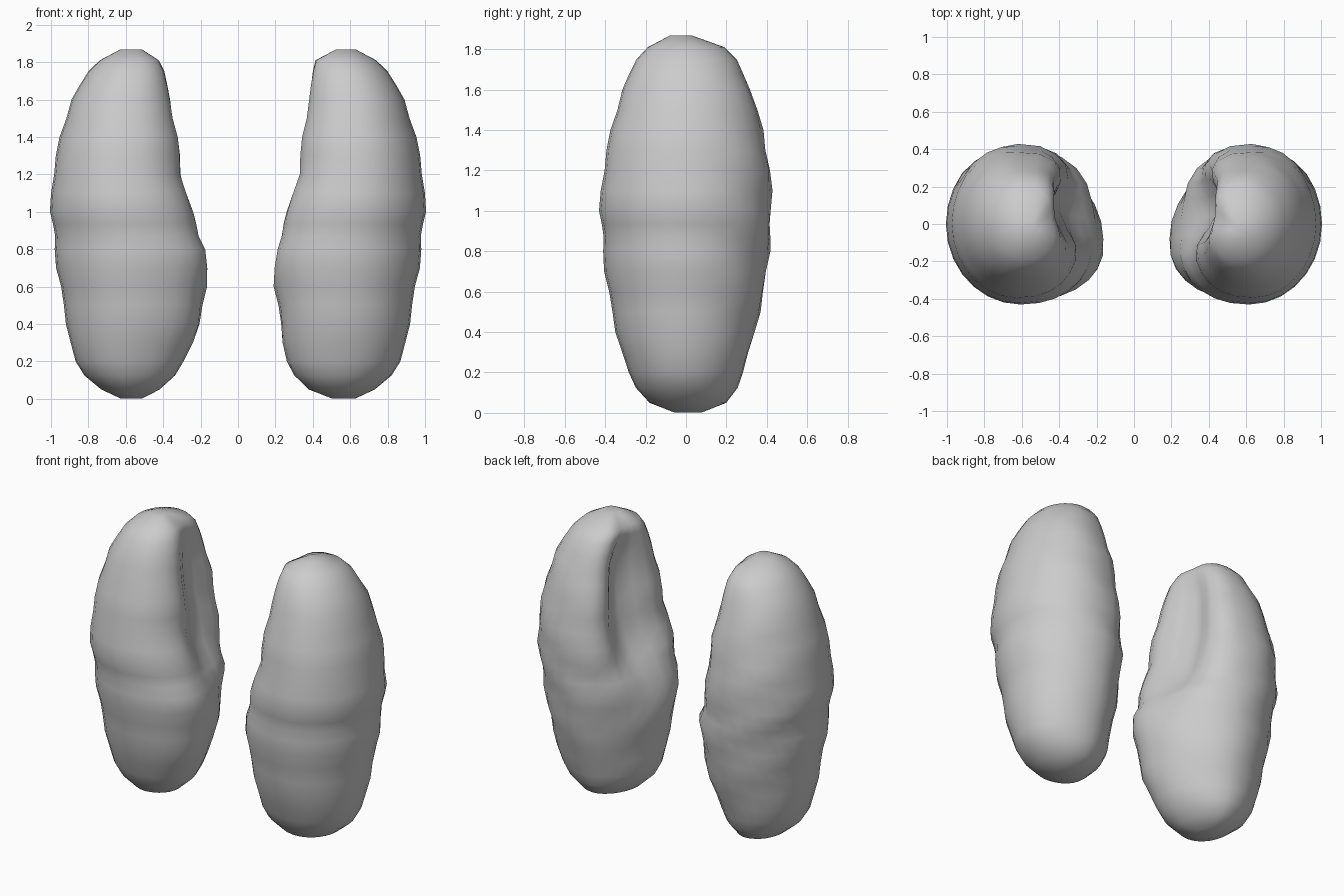
import bpy, bmesh, math

if "Cube" in bpy.data.objects:
    bpy.data.objects.remove(bpy.data.objects["Cube"])

SEG = 28
# z, left inner |x|, right inner x, outer |x|, front y, back y
ROWS = [
    (0.003, 0.51, 0.50, 0.63, -0.06, 0.08),
    (0.05, 0.42, 0.38, 0.73, -0.18, 0.20),
    (0.20, 0.29, 0.26, 0.87, -0.285, 0.28),
    (0.40, 0.205, 0.23, 0.915, -0.345, 0.34),
    (0.60, 0.17, 0.195, 0.95, -0.385, 0.385),
    (0.80, 0.150, 0.185, 0.98, -0.41, 0.41),
    (0.87, 0.18, 0.20, 0.985, -0.415, 0.415),
    (1.00, 0.215, 0.23, 1.00, -0.425, 0.425),
    (1.20, 0.27, 0.29, 0.99, -0.41, 0.415),
    (1.40, 0.295, 0.315, 0.95, -0.37, 0.38),
    (1.60, 0.34, 0.355, 0.89, -0.315, 0.32),
    (1.75, 0.38, 0.385, 0.80, -0.245, 0.25),
    (1.81, 0.415, 0.405, 0.74, -0.19, 0.19),
    (1.868, 0.51, 0.52, 0.63, -0.08, 0.03),
]


def smooth_rows():
    """Insert a midpoint row in each tall interval, bulged by a cubic fit."""
    out = []
    for i in range(len(ROWS) - 1):
        a, b = ROWS[i], ROWS[i + 1]
        out.append(a)
        if b[0] - a[0] > 0.1:
            p, n = ROWS[max(i - 1, 0)], ROWS[min(i + 2, len(ROWS) - 1)]
            mid = [(a[k] + b[k]) / 2 for k in range(6)]
            if i > 1 and i < len(ROWS) - 4:
                mid = [m + (2 * m - p[k] - n[k]) / 32 for k, m in enumerate(mid)]
            elif i == 1:
                bulge = (0, -0.02, -0.02, 0.02, -0.015, 0.015)
                mid = [m + d for m, d in zip(mid, bulge)]
            mid[0] = (a[0] + b[0]) / 2
            out.append(tuple(mid))
    return out + [ROWS[-1]]


def lobe(name, side):
    bm = bmesh.new()
    rings = []
    for z, li, ri, outer, yf, yb in smooth_rows():
        inner = ri if side > 0 else li
        cx, hx = (inner + outer) / 2, (outer - inner) / 2
        cy, hy = (yf + yb) / 2, (yb - yf) / 2
        high = min(max((z - 0.7) / 0.5, 0), 1)
        body = math.sin(math.pi * z / 1.87)
        hollow = math.exp(-((z - 1.27) / 0.46) ** 4)
        ring = []
        for k in range(SEG):
            a = 2 * math.pi * k / SEG
            c, s = math.cos(a), math.sin(a)
            # inner side is pointed low down and squarer higher up
            x, y = c, s
            if c < 0:
                x = -abs(c) ** (1.08 - (0.38 if s > 0 else 0.28) * high)
                y -= 0.2 * c * c * (1 - 0.6 * high)
            # faint chevron ribs, strongest on the outer rear
            d = abs((a - 2.0 + math.pi) % (2 * math.pi) - math.pi)
            rib = math.sin(2 * math.pi * (z - 0.2 * min(d, 1.6)) / 0.32)
            rib *= 0.008 * body
            px = cx + hx * x + rib * c
            py = cy + hy * y + rib * s
            # hollow along the inner face, behind the front bulge
            g = math.exp(-((a - math.pi + 0.28) / 0.40) ** 2) * hollow
            px += (0.16 if side > 0 else 0.13) * g
            ring.append(bm.verts.new((side * px, py, z)))
        rings.append(ring)
    for r0, r1 in zip(rings, rings[1:]):
        for k in range(SEG):
            j = (k + 1) % SEG
            bm.faces.new((r0[k], r0[j], r1[j], r1[k]))
    bm.faces.new(rings[0])
    bm.faces.new(rings[-1])
    bmesh.ops.recalc_face_normals(bm, faces=bm.faces)
    for f in bm.faces:
        f.smooth = True
    me = bpy.data.meshes.new(name)
    bm.to_mesh(me)
    bm.free()
    ob = bpy.data.objects.new(name, me)
    bpy.context.collection.objects.link(ob)
    return ob


# the two lungs
lobe("left_lung", -1)
lobe("right_lung", 1)
